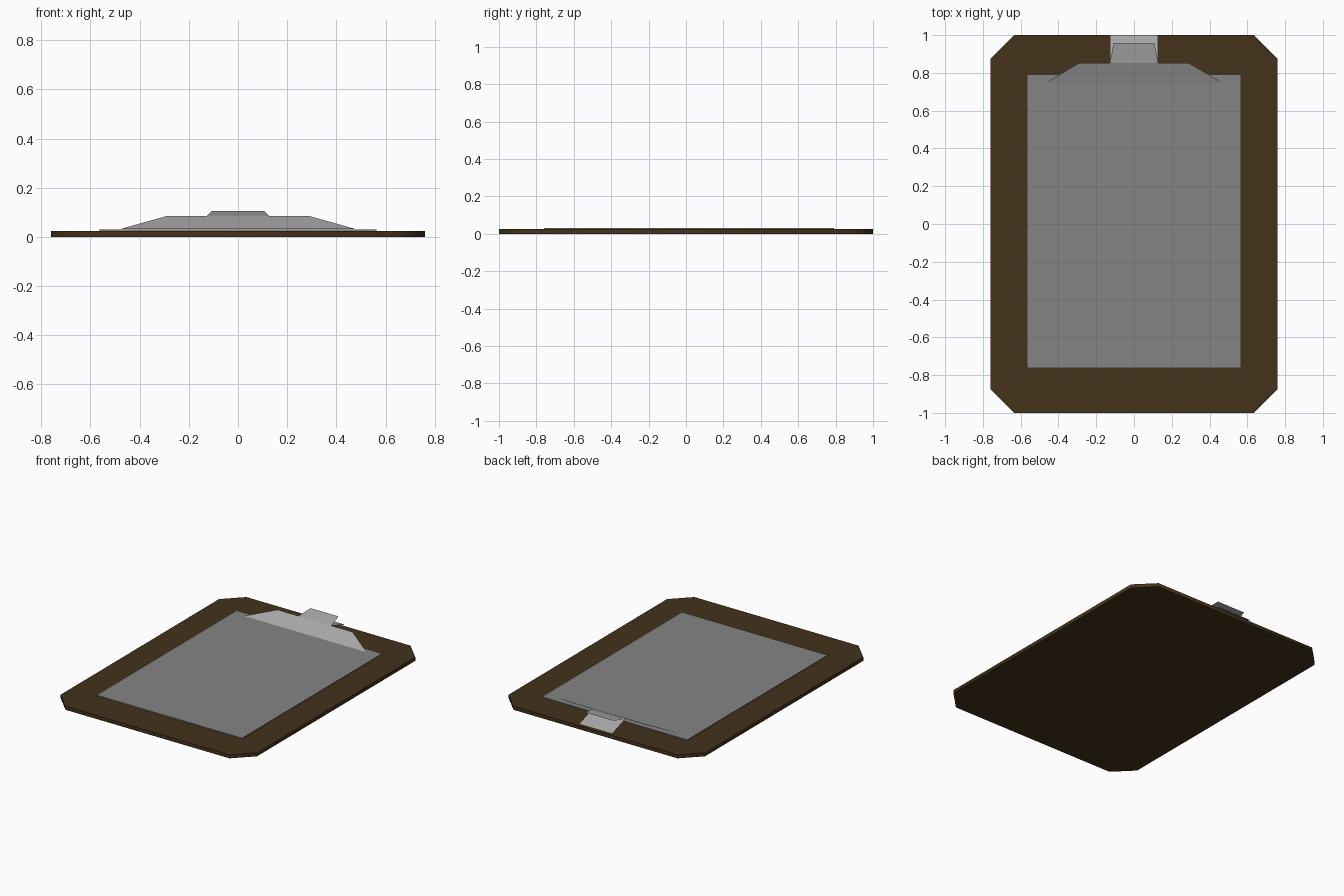
import bpy, bmesh, math

if "Cube" in bpy.data.objects:
    bpy.data.objects.remove(bpy.data.objects["Cube"])


def material(name, rgb):
    m = bpy.data.materials.new(name)
    m.diffuse_color = (*rgb, 1)
    m.use_nodes = True
    m.node_tree.nodes["Principled BSDF"].inputs["Base Color"].default_value = m.diffuse_color
    return m


brown = material("dark brown board", (0.058, 0.032, 0.011))
grey = material("paper grey", (0.235, 0.235, 0.235))
metal = material("clip metal", (0.39, 0.39, 0.39))


def finish(name, bm, mat):
    me = bpy.data.meshes.new(name)
    bm.to_mesh(me)
    bm.free()
    me.materials.append(mat)
    ob = bpy.data.objects.new(name, me)
    bpy.context.collection.objects.link(ob)
    return ob


def slab(name, outline, z0, z1, mat):
    """Closed plate: flat outline extruded upwards."""
    bm = bmesh.new()
    face = bm.faces.new([bm.verts.new((x, y, z0)) for x, y in outline])
    ext = bmesh.ops.extrude_face_region(bm, geom=[face])
    top = [v for v in ext["geom"] if isinstance(v, bmesh.types.BMVert)]
    bmesh.ops.translate(bm, verts=top, vec=(0, 0, z1 - z0))
    bmesh.ops.recalc_face_normals(bm, faces=bm.faces)
    return finish(name, bm, mat)


def sheet(name, near, far, mat):
    """Thin tapered sheet between two rows given as (half width, y, z)."""
    bm = bmesh.new()
    (w0, y0, z0), (w1, y1, z1) = near, far
    pts = [(-w0, y0, z0), (w0, y0, z0), (w1, y1, z1), (-w1, y1, z1)]
    bm.faces.new([bm.verts.new(p) for p in pts])
    return finish(name, bm, mat)


# Board with cut corners, its rim shaded smoothly around the corners
W, L, cx, cy = 0.76, 1.0, 0.635, 0.875
board = slab("board", [(-cx, -L), (cx, -L), (W, -cy), (W, cy),
                       (cx, L), (-cx, L), (-W, cy), (-W, -cy)], 0, 0.025, brown)
bpy.context.view_layer.objects.active = board
board.select_set(True)
bpy.ops.object.shade_smooth_by_angle(angle=math.radians(50))
board.select_set(False)

# Paper
slab("paper", [(-0.563, -0.76), (0.563, -0.76), (0.563, 0.79), (-0.563, 0.79)],
     0.025, 0.031, grey)

# Clip: jaw pressing the paper, back ramp down to the board, raised thumb tab
ridge_y, ridge_z = 0.852, 0.085
sheet("clip_jaw", (0.475, 0.745, 0.033), (0.29, ridge_y, ridge_z), metal)
sheet("clip_ramp", (0.128, ridge_y, ridge_z), (0.128, 1.0, 0.036), metal)
sheet("clip_tab", (0.128, ridge_y, ridge_z), (0.108, 0.957, 0.105), metal)
